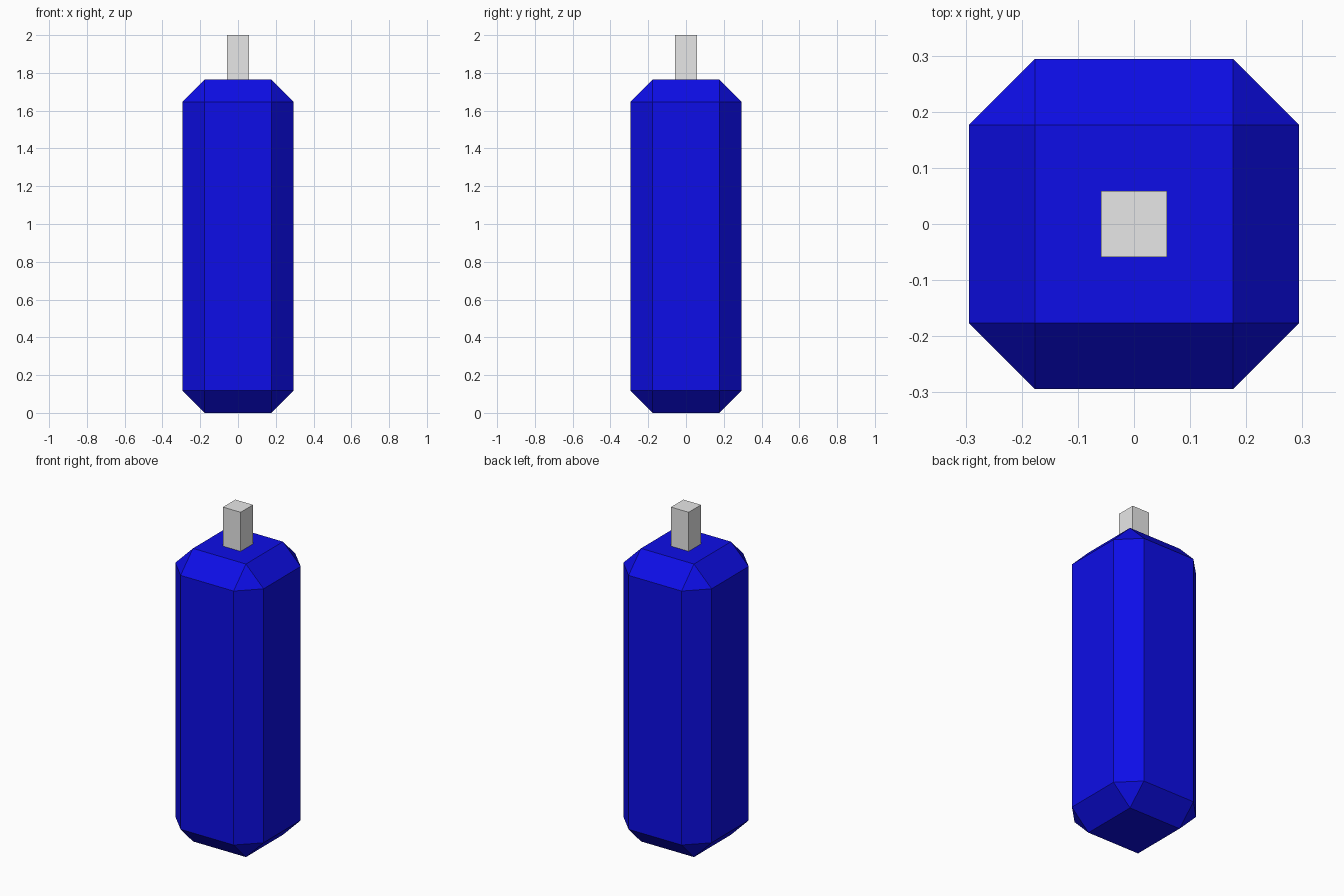
import bpy

default_cube = bpy.data.objects.get("Cube")
if default_cube:
    bpy.data.objects.remove(default_cube, do_unlink=True)


def make_material(name, color):
    mat = bpy.data.materials.new(name)
    mat.use_nodes = True
    mat.diffuse_color = color
    mat.node_tree.nodes["Principled BSDF"].inputs["Base Color"].default_value = color
    return mat


def make_box(name, width, bottom, top, mat):
    bpy.ops.mesh.primitive_cube_add(size=1, location=(0, 0, (bottom + top) / 2))
    box = bpy.context.object
    box.name = name
    box.scale = (width, width, top - bottom)
    bpy.ops.object.transform_apply(location=False, rotation=False, scale=True)
    box.data.materials.append(mat)
    return box


blue = make_material("deep_blue", (0.004, 0.004, 0.8, 1))
grey = make_material("light_grey", (0.8, 0.8, 0.8, 1))

UNIT = 2 / 17          # chamfer size, also the stem width
BODY_TOP = 15 * UNIT

# Tall chamfered body
body = make_box("body", 5 * UNIT, 0, BODY_TOP, blue)
chamfer = body.modifiers.new("chamfer", 'BEVEL')
chamfer.width = UNIT
chamfer.segments = 1
chamfer.limit_method = 'NONE'

# Square stem on top
make_box("stem", UNIT, BODY_TOP, 2, grey)
